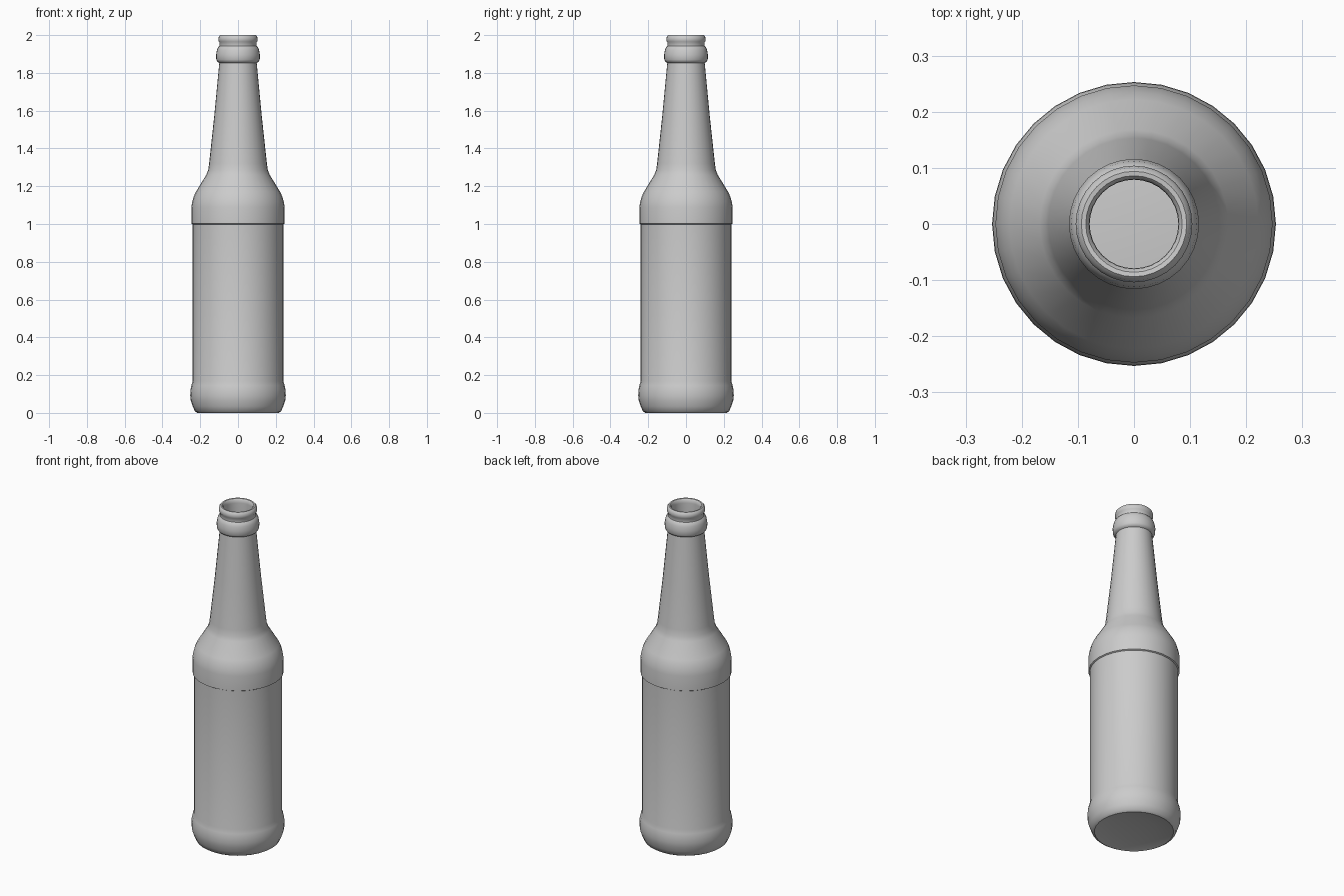
import bpy, bmesh, math

if "Cube" in bpy.data.objects:
    bpy.data.objects.remove(bpy.data.objects["Cube"])

SIDES = 32


def lathe(name, profile):
    """Spin a (radius, height) profile around z; zero radius closes to a point."""
    bm = bmesh.new()
    verts = [bm.verts.new((r, 0, z)) for r, z in profile]
    edges = [bm.edges.new(pair) for pair in zip(verts, verts[1:])]
    bmesh.ops.spin(bm, geom=verts + edges, cent=(0, 0, 0), axis=(0, 0, 1),
                   angle=math.tau, steps=SIDES, use_duplicate=False)
    bmesh.ops.remove_doubles(bm, verts=bm.verts, dist=0.0005)
    bmesh.ops.recalc_face_normals(bm, faces=bm.faces)
    mesh = bpy.data.meshes.new(name)
    bm.to_mesh(mesh)
    bm.free()
    obj = bpy.data.objects.new(name, mesh)
    bpy.context.collection.objects.link(obj)
    bpy.context.view_layer.objects.active = obj
    obj.select_set(True)
    bpy.ops.object.shade_smooth_by_angle(angle=math.radians(40))
    return obj


# Slightly hollowed underside and rounded heel
base = [(0, 0.02), (0.12, 0.015), (0.2, 0.004), (0.215, 0), (0.228, 0.008),
        (0.24, 0.035), (0.25, 0.065), (0.253, 0.09), (0.252, 0.12),
        (0.247, 0.145), (0.24, 0.168)]
# Recessed label area, step and shoulder
body = [(0.24, 0.998), (0.247, 1.002), (0.247, 1.09), (0.243, 1.115),
        (0.235, 1.145), (0.222, 1.172), (0.168, 1.26), (0.158, 1.285)]
# Tapered neck and collar
neck = [(0.153, 1.32), (0.126, 1.57), (0.099, 1.853), (0.109, 1.858),
        (0.115, 1.87), (0.116, 1.895), (0.112, 1.92), (0.106, 1.935)]
# Groove, rolled lip and mouth
lip = [(0.099, 1.942), (0.099, 1.962), (0.103, 1.967), (0.104, 1.98),
       (0.101, 1.993), (0.094, 2.0), (0.086, 1.999), (0.08, 1.992),
       (0.079, 1.975), (0.079, 1.9)]

lathe("bottle", base + body + neck + lip)
